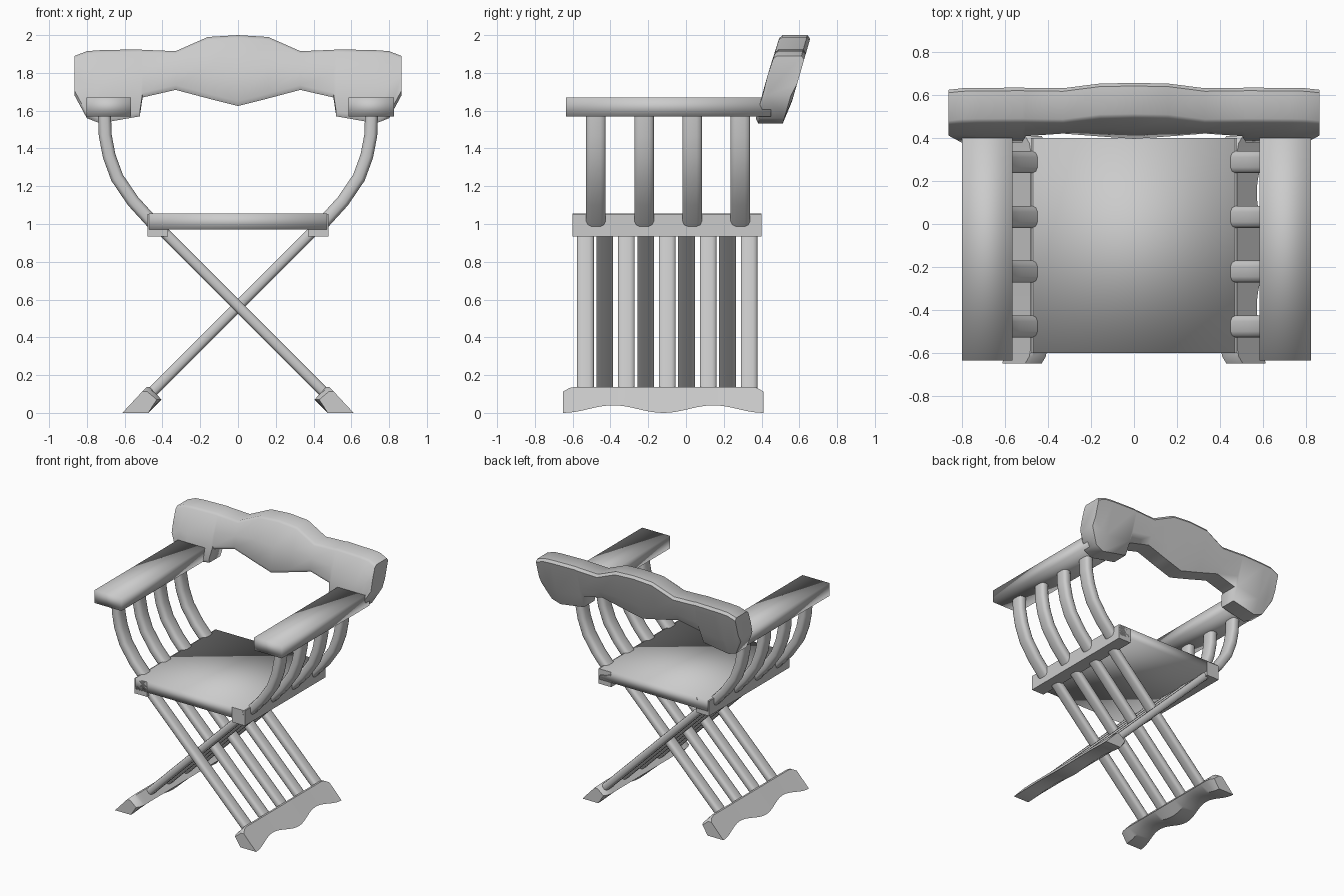
import bpy
import math
from mathutils import Vector

cube = bpy.data.objects.get("Cube")
if cube:
    bpy.data.objects.remove(cube, do_unlink=True)

grey = bpy.data.materials.new("plain grey")
grey.use_nodes = True
grey.diffuse_color = (0.6, 0.6, 0.6, 1)
grey.node_tree.nodes["Principled BSDF"].inputs["Base Color"].default_value = (0.6, 0.6, 0.6, 1)


def loft(name, rings, angle=40):
    """Skin a list of equal point rings and cap both ends."""
    n = len(rings[0])
    verts = [p for ring in rings for p in ring]
    faces = [(i * n + j, i * n + (j + 1) % n, (i + 1) * n + (j + 1) % n, (i + 1) * n + j)
             for i in range(len(rings) - 1) for j in range(n)]
    last = (len(rings) - 1) * n
    faces += [tuple(reversed(range(n))), tuple(range(last, last + n))]
    mesh = bpy.data.meshes.new(name)
    mesh.from_pydata(verts, [], faces)
    mesh.materials.append(grey)
    obj = bpy.data.objects.new(name, mesh)
    bpy.context.collection.objects.link(obj)
    bpy.ops.object.select_all(action='DESELECT')
    obj.select_set(True)
    bpy.context.view_layer.objects.active = obj
    bpy.ops.object.mode_set(mode='EDIT')
    bpy.ops.mesh.select_all(action='SELECT')
    bpy.ops.mesh.normals_make_consistent(inside=False)
    bpy.ops.object.mode_set(mode='OBJECT')
    bpy.ops.object.shade_smooth_by_angle(angle=math.radians(angle))
    return obj


def slat(name, path, y, thick, width):
    """Sweep a rounded bar along a path in the xz plane."""
    pts = [Vector((x, 0, z)) for x, z in path]
    rings = []
    for i, p in enumerate(pts):
        t = (pts[min(i + 1, len(pts) - 1)] - pts[max(i - 1, 0)]).normalized()
        side = Vector((t.z, 0, -t.x))
        ring = []
        for k in range(12):
            a = math.tau * (k + 0.5) / 12
            c, s = math.cos(a), math.sin(a)
            u = math.copysign(abs(c) ** 0.6, c) * thick / 2
            v = math.copysign(abs(s) ** 0.6, s) * width / 2
            ring.append(p + side * u + Vector((0, y + v, 0)))
        rings.append(ring)
    return loft(name, rings)


def box(name, x0, x1, y0, y1, z0, z1, angle=40):
    ring = [(x0, z0), (x1, z0), (x1, z1), (x0, z1)]
    return loft(name, [[(x, y, z) for x, z in ring] for y in (y0, y1)], angle)


# Seat panel and its two side rails
box("seat_panel", -0.47, 0.47, -0.6, 0.4, 0.97, 1.055, 100)
for s, side in ((1, "left"), (-1, "right")):
    xs = sorted((s * 0.37, s * 0.48))
    box(side + "_seat_rail", xs[0], xs[1], -0.6, 0.4, 0.935, 1.052)

# Crossed, interleaved leg slats
for s, side, count, start in ((1, "left", 5, -0.532), (-1, "right", 4, -0.43)):
    for i in range(count):
        slat(f"{side}_leg_slat_{i + 1}", [(s * 0.48, 0.085), (s * -0.41, 0.975)],
             start + i * 0.2165, 0.058, 0.09)

# Feet: slanted blocks with two arches underneath
for s, side in ((1, "left"), (-1, "right")):
    rings = []
    for i in range(33):
        f = i / 32
        y = -0.65 + 1.06 * f
        lift = 0.04 * math.sin(math.tau * f) ** 2
        end = max(0, abs(f - 0.5) - 0.44) / 0.06
        drop = 0.025 * end ** 2
        prof = [(0.475 - lift * 0.5, lift), (0.612 - lift, lift),
                (0.482 + drop, 0.138 - drop), (0.468 + drop * 0.5, 0.138 - drop),
                (0.405 + drop, 0.07)]
        rings.append([(s * x, y, z) for x, z in prof])
    loft(side + "_foot", rings)

# Curved arm supports
curve = [(0.45, 1.005), (0.555, 1.12), (0.64, 1.245), (0.682, 1.36), (0.703, 1.47), (0.707, 1.59)]
for s, side in ((1, "left"), (-1, "right")):
    for i in range(4):
        slat(f"{side}_arm_support_{i + 1}", [(s * x, z) for x, z in curve],
             -0.477 + i * 0.255, 0.07, 0.105)

# Armrests
box("left_armrest", 0.585, 0.825, -0.635, 0.45, 1.57, 1.67, 100)
box("right_armrest", -0.802, -0.567, -0.635, 0.45, 1.57, 1.67, 100)

# Backrest: leaning board with a crest and a lobe over each arm
half = [(0.865, 1.68, 1.89), (0.80, 1.56, 1.915), (0.73, 1.533, 1.92), (0.52, 1.57, 1.925),
        (0.505, 1.67, 1.922), (0.33, 1.71, 1.915), (0.16, 1.665, 1.99)]
stations = [(-x, b, t) for x, b, t in half] + [(0, 1.625, 2.0)] + half[::-1]
rings = []
for x, b, t in stations:
    ring = []
    for z, depth in ((b + 0.025, 0.0), (b + (t - b) * 0.5, -0.004), (t - 0.015, 0.0), (t, 0.015),
                     (t, 0.145), (t - 0.02, 0.165), (b + (t - b) * 0.3, 0.165), (b, 0.15), (b, 0.02)):
        ring.append((x, 0.382 + 0.29 * (z - 1.6) + depth, z))
    rings.append(ring)
loft("backrest", rings, 50)
